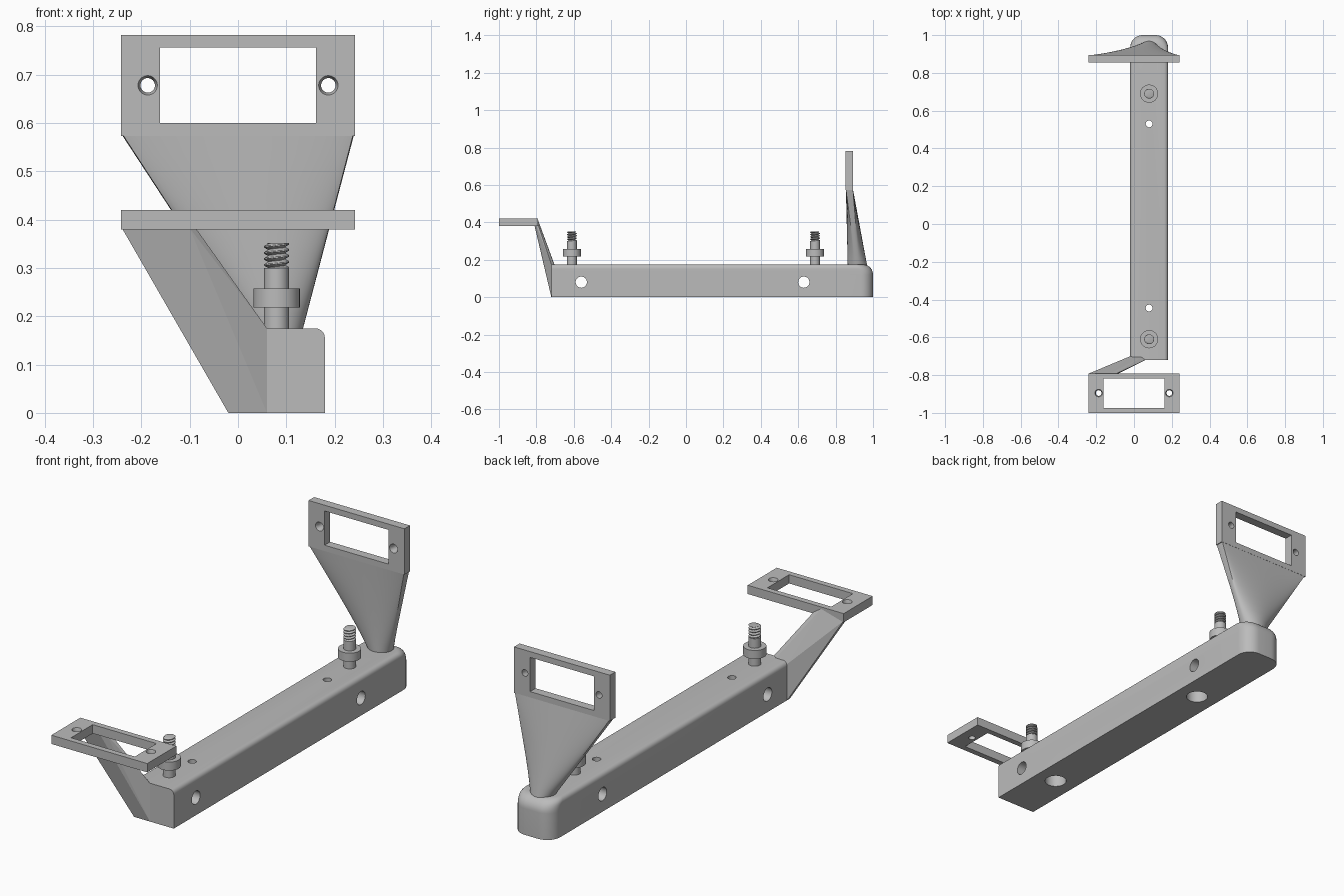
import bpy, bmesh, math
from mathutils import Vector, Matrix

if "Cube" in bpy.data.objects:
    bpy.data.objects.remove(bpy.data.objects["Cube"])

grey = bpy.data.materials.new("plain grey")
grey.use_nodes = True
grey.diffuse_color = (0.5, 0.5, 0.5, 1)
grey.node_tree.nodes["Principled BSDF"].inputs["Base Color"].default_value = (0.5, 0.5, 0.5, 1)

POST_X = 0.08      # centre line of the beam


def finish(name, bm):
    bmesh.ops.recalc_face_normals(bm, faces=bm.faces)
    mesh = bpy.data.meshes.new(name)
    bm.to_mesh(mesh)
    bm.free()
    mesh.materials.append(grey)
    ob = bpy.data.objects.new(name, mesh)
    bpy.context.collection.objects.link(ob)
    return ob


def smooth(ob, degrees=30):
    bpy.ops.object.select_all(action='DESELECT')
    ob.select_set(True)
    bpy.context.view_layer.objects.active = ob
    bpy.ops.object.shade_smooth_by_angle(angle=math.radians(degrees))


def loft(name, rings):
    """Closed solid through a stack of rings with equal point counts."""
    bm = bmesh.new()
    loops = [[bm.verts.new(p) for p in ring] for ring in rings]
    n = len(loops[0])
    for a, b in zip(loops, loops[1:]):
        for i in range(n):
            j = (i + 1) % n
            bm.faces.new((a[i], a[j], b[j], b[i]))
    bm.faces.new(loops[0][::-1])
    bm.faces.new(loops[-1])
    return finish(name, bm)


def circle(x, y, z, r, n=32):
    return [(x + r * math.cos(2 * math.pi * i / n),
             y + r * math.sin(2 * math.pi * i / n), z) for i in range(n)]


def rod(x, y, z0, z1, r0, r1=None):
    return loft("cutter", [circle(x, y, z0, r0), circle(x, y, z1, r1 or r0)])


def box(name, centre, size):
    bm = bmesh.new()
    bmesh.ops.create_cube(bm, size=1)
    bmesh.ops.scale(bm, vec=size, verts=bm.verts)
    bmesh.ops.translate(bm, vec=centre, verts=bm.verts)
    return finish(name, bm)


def cut(ob, cutters):
    bpy.context.view_layer.objects.active = ob
    for c in cutters:
        c.hide_render = True
        mod = ob.modifiers.new("cut", 'BOOLEAN')
        mod.operation = 'DIFFERENCE'
        mod.solver = 'EXACT'
        mod.object = c
        bpy.ops.object.modifier_apply(modifier=mod.name)
        bpy.data.objects.remove(c)


# Beam: square front, rounded rear corners, softened top
def beam_ring(z, side, end):
    half, r = 0.1 - side, 0.065 - side
    y_end = 1 - end
    pts = [(POST_X - half, -0.72, z), (POST_X + half, -0.72, z)]
    for sx, start in ((1, 0), (-1, 90)):
        for k in range(9):
            a = math.radians(start + k * 11.25)
            pts.append((POST_X + sx * (half - r) + r * math.cos(a),
                        y_end - r + r * math.sin(a), z))
    return pts


rings = [beam_ring(0, 0, 0)]
for k in range(10):
    a = math.radians(10 * k)
    z = 0.12 + 0.055 * math.sin(a)
    h = min(1, max(0, (z - 0.155) / 0.02))
    rings.append(beam_ring(z, 0.02 * (1 - math.sqrt(1 - h * h)), 0.055 * (1 - math.cos(a))))
beam = loft("beam", rings)

cutters = []
for y in (-0.445, 0.53):               # vertical screw holes, wide underneath
    cutters += [rod(POST_X, y, -0.1, 0.3, 0.018), rod(POST_X, y, -0.1, 0.09, 0.047)]
for y in (-0.56, 0.63):                # cross holes
    c = rod(0, 0, -0.3, 0.3, 0.03)
    c.data.transform(Matrix.Translation((POST_X, y, 0.08)) @ Matrix.Rotation(math.pi / 2, 4, 'Y'))
    cutters.append(c)
cut(beam, cutters)
smooth(beam)


# Mounting plates: window and two countersunk holes
def mount_plate(name, place):
    ob = box(name, (0, 0, 0), (0.484, 0.209, 0.04))
    cutters = [box("cutter", (0, 0, 0), (0.322, 0.156, 0.2))]
    for x in (-0.187, 0.187):
        cutters += [rod(x, 0, -0.1, 0.1, 0.015), rod(x, 0, 0.005, 0.03, 0.015, 0.0235)]
    cut(ob, cutters)
    ob.data.transform(place)
    smooth(ob)


mount_plate("front_plate", Matrix.Translation((0, -0.895, 0.4)))
mount_plate("rear_plate", Matrix.Translation((0, 0.874, 0.678)) @ Matrix.Rotation(math.pi / 2, 4, 'X'))

# Rear neck: round foot blending into the plate's lower edge
foot, lip = [], []
N = 48
for i in range(N):
    a = 2 * math.pi * i / N
    foot.append(Vector((POST_X + 0.052 * math.cos(a), 0.917 + 0.052 * math.sin(a), 0.165)))
    side = max(-1, min(1, 8 * math.sin(a)))
    lip.append(Vector((0.24 * math.cos(a), 0.874 + 0.019 * side, 0.575)))
neck = loft("rear_neck", [[p.lerp(q, t / 10) for p, q in zip(foot, lip)] for t in range(11)])
smooth(neck, 40)

# Front arm: slanted strut from the beam end to the plate's rear edge
arm_points = [(-0.02, -0.72, 0), (0.06, -0.72, 0), (0.06, -0.72, 0.175),
              (-0.02, -0.7, 0), (-0.02, -0.7, 0.165), (0.04, -0.705, 0.175),
              (-0.24, -0.81, 0.382), (-0.13, -0.81, 0.382), (-0.1, -0.8, 0.382),
              (-0.24, -0.792, 0.385), (-0.13, -0.792, 0.415), (-0.1, -0.795, 0.4)]
bm = bmesh.new()
for p in arm_points:
    bm.verts.new(p)
hull = bmesh.ops.convex_hull(bm, input=bm.verts)
spare = {v for v in hull["geom_interior"] + hull["geom_unused"] if isinstance(v, bmesh.types.BMVert)}
bmesh.ops.delete(bm, geom=list(spare), context='VERTS')
finish("front_arm", bm)

# Threaded posts: shaft, collar and screw tip
PITCH, ROWS = 0.0125, 50
for name, y in (("front", -0.61), ("rear", 0.69)):
    shaft = loft(name + "_post_shaft", [circle(POST_X, y, z, 0.026) for z in (0.17, 0.3)])
    collar = loft(name + "_post_collar", [circle(POST_X, y, z, 0.048) for z in (0.218, 0.257)])
    rings = []
    for k in range(ROWS + 1):
        z = 0.299 + 0.053 * k / ROWS
        ring = []
        for i in range(32):
            a = 2 * math.pi * i / 32
            wave = abs(2 * ((z / PITCH - i / 32) % 1) - 1)
            r = 0.017 + 0.009 * min(1, 1.3 * wave)
            ring.append((POST_X + r * math.cos(a), y + r * math.sin(a), z))
        rings.append(ring)
    thread = loft(name + "_post_thread", rings)
    for ob in (shaft, collar, thread):
        smooth(ob)
